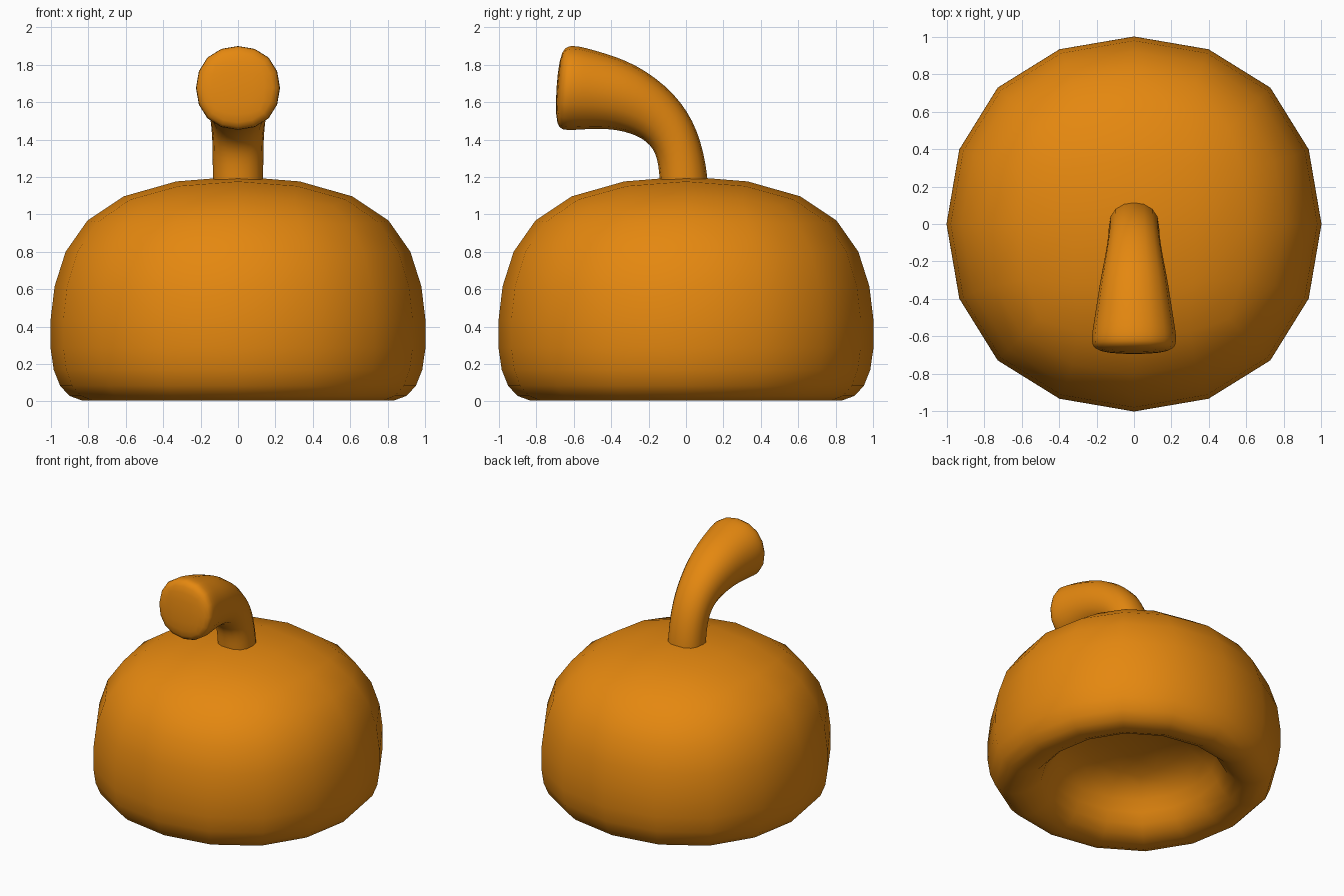
import bpy
import bmesh
from mathutils import Vector

cube = bpy.data.objects.get("Cube")
if cube:
    bpy.data.objects.remove(cube, do_unlink=True)

orange = bpy.data.materials.new("warm_orange")
orange.use_nodes = True
colour = (0.78, 0.245, 0.005, 1)
orange.diffuse_color = colour
orange.node_tree.nodes["Principled BSDF"].inputs["Base Color"].default_value = colour


def soft_loft(name, rings):
    """Loft square rings (centre, side axis, other axis) and round them by subdivision."""
    bm = bmesh.new()
    loops = []
    for centre, u, v in rings:
        corners = (u + v, v - u, -u - v, u - v)
        loops.append([bm.verts.new(centre + c) for c in corners])
    for a, b in zip(loops, loops[1:]):
        for k in range(4):
            n = (k + 1) % 4
            bm.faces.new((a[k], a[n], b[n], b[k]))
    bm.faces.new(loops[0])
    bm.faces.new(loops[-1])
    bmesh.ops.recalc_face_normals(bm, faces=bm.faces)
    for face in bm.faces:
        face.smooth = True
    mesh = bpy.data.meshes.new(name)
    bm.to_mesh(mesh)
    bm.free()
    mesh.materials.append(orange)
    obj = bpy.data.objects.new(name, mesh)
    bpy.context.collection.objects.link(obj)
    rounding = obj.modifiers.new("rounding", "SUBSURF")
    rounding.levels = rounding.render_levels = 2
    return obj


# Body: (half width, height) of the top, belly, base, hollow rim and hollow ceiling
body_cage = [(0.948, 1.277), (1.145, 0.351), (1.03, -0.054), (0.63, 0.04), (0.63, 0.46)]
soft_loft("body", [(Vector((0, 0, z)), Vector((s, 0, 0)), Vector((0, s, 0)))
                   for s, z in body_cage])

# Curved stem: each ring spans an inner and an outer (y, z) point of the bend
spans = [
    ((-0.13, 1.00), (0.125, 1.00)), ((-0.14, 1.20), (0.12, 1.20)),
    ((-0.155, 1.33), (0.07, 1.45)), ((-0.225, 1.41), (-0.055, 1.65)),
    ((-0.36, 1.455), (-0.27, 1.81)), ((-0.50, 1.46), (-0.48, 1.875)),
    ((-0.65, 1.445), (-0.61, 1.91)), ((-0.71, 1.47), (-0.685, 1.885)),
]
SWELL = 1.09  # makes up for the shrinkage of a rounded square
rings = []
for inner, outer in spans:
    low, high = Vector((0, *inner)), Vector((0, *outer))
    half = (high - low) / 2
    width = max(half.length, 0.135)
    rings.append(((low + high) / 2, Vector((width * SWELL, 0, 0)), half * SWELL))
soft_loft("stem", rings)
